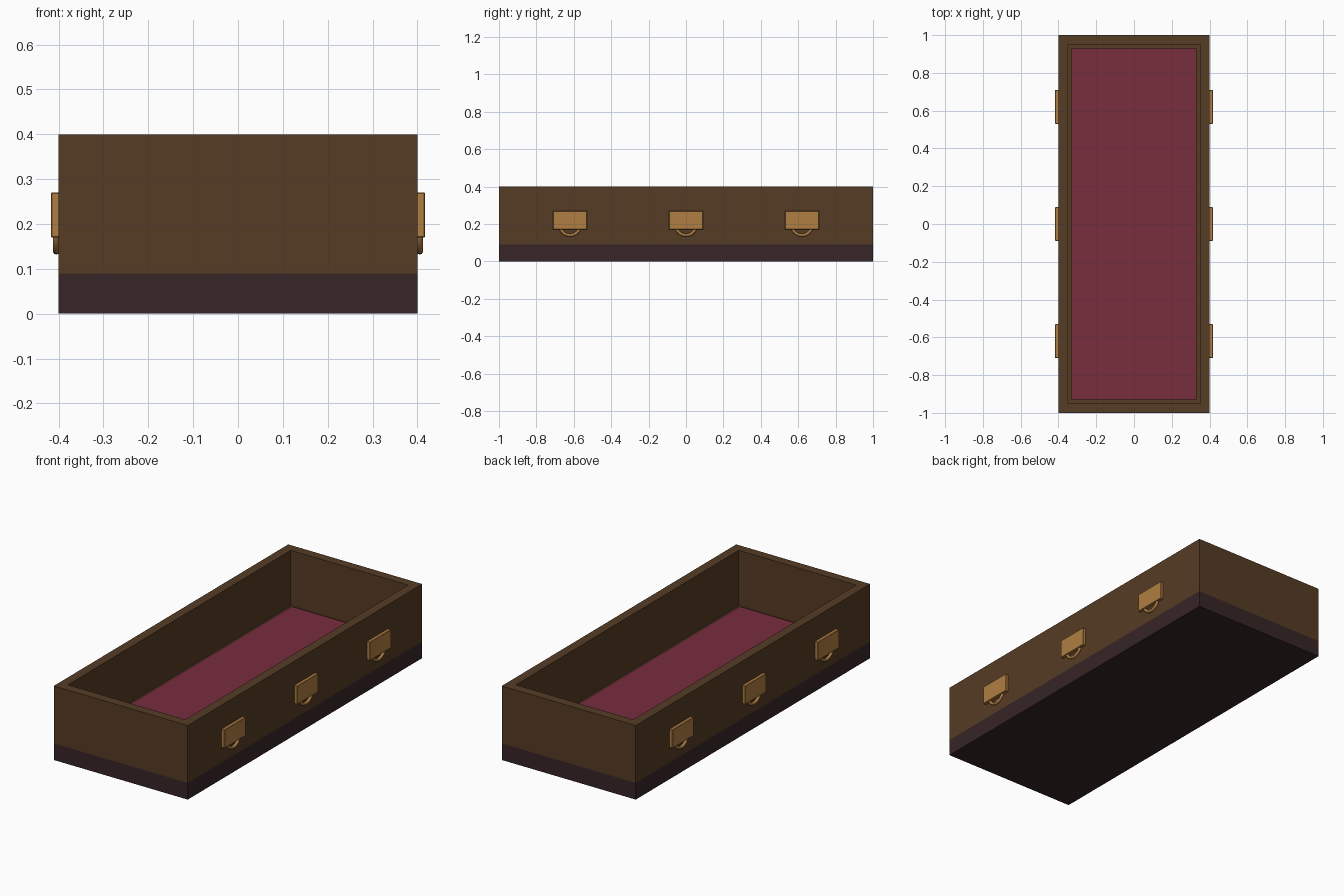
import bpy, bmesh
from mathutils import Matrix, Vector

cube = bpy.data.objects.get("Cube")
if cube:
    bpy.data.objects.remove(cube, do_unlink=True)


def material(name, rgb):
    m = bpy.data.materials.new(name)
    m.use_nodes = True
    color = (*rgb, 1)
    m.diffuse_color = color
    m.node_tree.nodes["Principled BSDF"].inputs["Base Color"].default_value = color
    return m


wood = material("brown wood", (0.093, 0.045, 0.018))
dark = material("dark base", (0.038, 0.018, 0.020))
red = material("red lining", (0.188, 0.026, 0.048))
brass = material("brass", (0.434, 0.205, 0.054))


def finish(bm, name, mat):
    mesh = bpy.data.meshes.new(name)
    bmesh.ops.recalc_face_normals(bm, faces=bm.faces)
    bm.to_mesh(mesh)
    bm.free()
    mesh.materials.append(mat)
    obj = bpy.data.objects.new(name, mesh)
    bpy.context.collection.objects.link(obj)
    return obj


def box_mesh(low, high):
    low, high = Vector(low), Vector(high)
    bm = bmesh.new()
    place = Matrix.Translation((low + high) / 2) @ Matrix.Diagonal((*(high - low), 1))
    bmesh.ops.create_cube(bm, size=1, matrix=place)
    return bm


# Base slab
finish(box_mesh((-0.4, -1, 0), (0.4, 1, 0.09)), "base", dark)

# Hollow wooden walls: inset the top face and sink it
bm = box_mesh((-0.4, -1, 0.09), (0.4, 1, 0.4))
top = max(bm.faces, key=lambda f: f.calc_center_median().z)
bmesh.ops.inset_region(bm, faces=[top], thickness=0.07)
inner = bmesh.ops.extrude_discrete_faces(bm, faces=[top])["faces"]
bmesh.ops.translate(bm, verts=inner[0].verts, vec=(0, 0, -0.3))
finish(bm, "walls", wood)

# Padded floor
finish(box_mesh((-0.33, -0.93, 0.1), (0.33, 0.93, 0.11)), "floor_lining", red)


def ring(name, center, major, minor, segments=32, sides=10):
    bm = bmesh.new()
    # Tube section, spun about the x axis
    hub = Vector(center)
    section = bmesh.ops.create_circle(
        bm, segments=sides, radius=minor,
        matrix=Matrix.Translation(hub + Vector((0, 0, major))))["verts"]
    bmesh.ops.rotate(bm, verts=section, cent=hub + Vector((0, 0, major)),
                     matrix=Matrix.Rotation(1.570796, 3, "X"))
    bmesh.ops.spin(bm, geom=bm.verts[:] + bm.edges[:], cent=hub, axis=(1, 0, 0),
                   angle=6.283185, steps=segments)
    bmesh.ops.remove_doubles(bm, verts=bm.verts, dist=0.0005)
    for f in bm.faces:
        f.smooth = True
    return finish(bm, name, brass)


# Three handles on each side: a plate with a ring hanging behind it
for side, sx in (("left", 1), ("right", -1)):
    for place, y in (("front", -0.62), ("middle", 0), ("back", 0.62)):
        x0, x1 = sorted((sx * 0.397, sx * 0.417))
        bm = box_mesh((x0, y - 0.09, 0.17), (x1, y + 0.09, 0.27))
        bmesh.ops.bevel(bm, geom=bm.edges[:], offset=0.002, segments=1, affect="EDGES")
        finish(bm, f"{side}_{place}_handle_plate", brass)
        ring(f"{side}_{place}_handle_ring", (sx * 0.405, y, 0.195), 0.055, 0.008)
